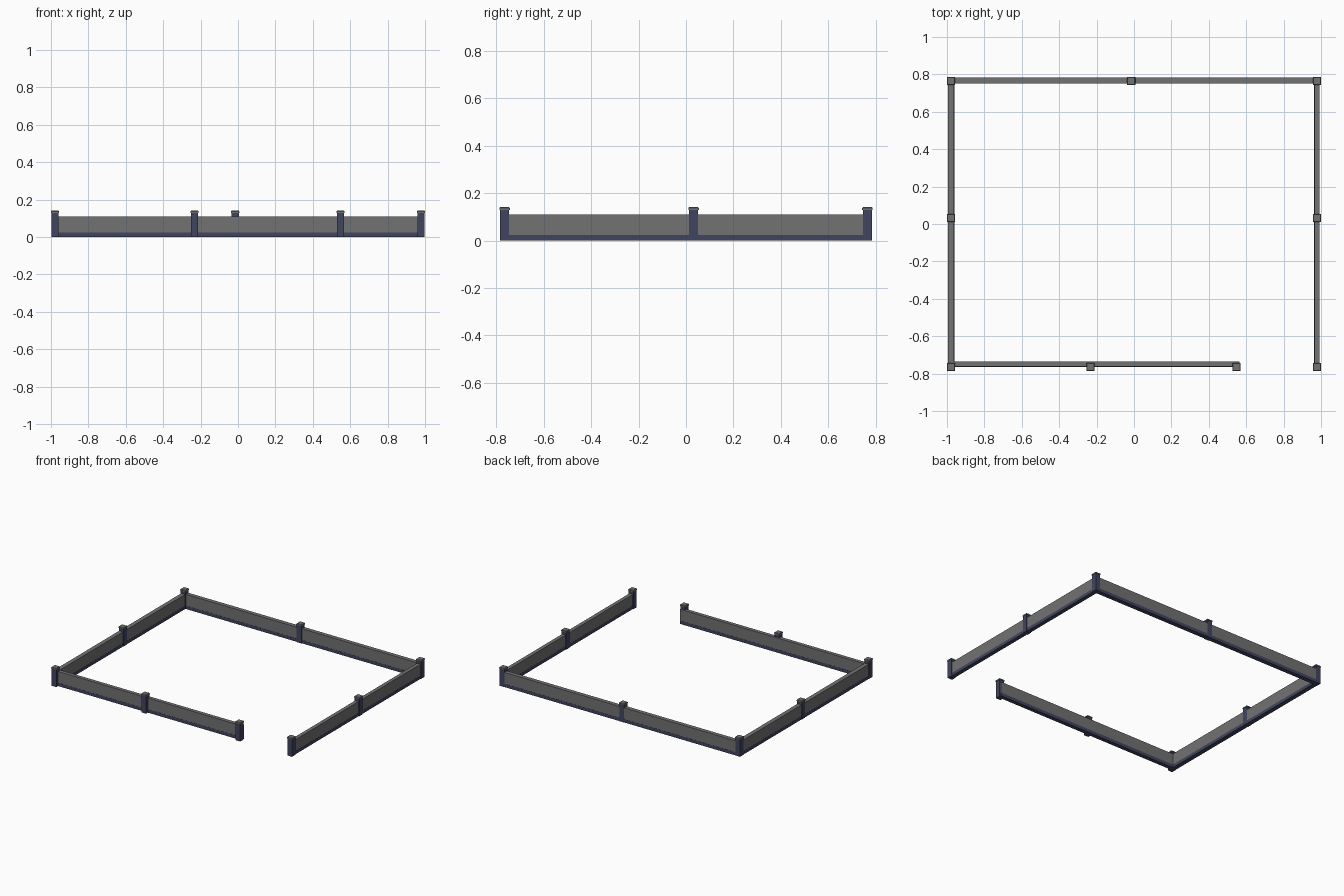
import bpy, bmesh

if "Cube" in bpy.data.objects:
    bpy.data.objects.remove(bpy.data.objects["Cube"])

def material(name, rgb):
    m = bpy.data.materials.new(name)
    m.diffuse_color = (*rgb, 1)
    m.use_nodes = True
    m.node_tree.nodes["Principled BSDF"].inputs["Base Color"].default_value = m.diffuse_color
    return m

navy = material("navy_trim", (0.05, 0.06, 0.115))
grey = material("dark_grey", (0.168, 0.168, 0.168))

def stack(name, sections, mat):
    """Closed solid from stacked rectangles (x0, x1, y0, y1, z)."""
    bm = bmesh.new()
    rings = []
    for x0, x1, y0, y1, z in sections:
        rings.append([bm.verts.new((x, y, z)) for x, y in
                      ((x0, y0), (x1, y0), (x1, y1), (x0, y1))])
    bm.faces.new(rings[0][::-1])
    bm.faces.new(rings[-1])
    for a, b in zip(rings, rings[1:]):
        for i in range(4):
            j = (i + 1) % 4
            bm.faces.new((a[i], a[j], b[j], b[i]))
    me = bpy.data.meshes.new(name)
    bm.to_mesh(me)
    bm.free()
    ob = bpy.data.objects.new(name, me)
    bpy.context.collection.objects.link(ob)
    me.materials.append(mat)
    return ob

def box(name, x0, x1, y0, y1, z0, z1, mat):
    return stack(name, [(x0, x1, y0, y1, z) for z in (z0, z1)], mat)

X, Y = 0.978, 0.765          # post centre lines
WALL_TOP, BASE_TOP = 0.109, 0.024

# Wall panels, each standing on a slightly wider navy base strip
walls = {
    "back":  (-X, X, 0.751, 0.782),
    "left":  (-0.994, -0.962, -Y, Y),
    "right": (0.964, 0.992, -Y, Y),
    "front": (-X, 0.565, -0.763, -0.735),
}
for side, (x0, x1, y0, y1) in walls.items():
    box(side + "_wall", x0, x1, y0, y1, BASE_TOP, WALL_TOP, grey)
    gx, gy = (0, 0.001) if side in ("back", "front") else (0.001, 0)
    box(side + "_base", x0 - gx, x1 + gx, y0 - gy, y1 + gy, 0, BASE_TOP, navy)

# Posts with bevelled caps
posts = {
    "back_left": (-X, Y), "back_middle": (-0.015, Y), "back_right": (X, Y),
    "left_middle": (-X, 0.032), "right_middle": (X, 0.032),
    "front_left": (-X, -Y), "front_middle": (-0.233, -Y),
    "gate_left": (0.548, -Y), "front_right": (X, -Y),
}
for name, (x, y) in posts.items():
    h = 0.0195
    box(name + "_post", x - h, x + h, y - h, y + h, 0, 0.13, navy)
    stack(name + "_cap", [(x - r, x + r, y - r, y + r, z) for r, z in
                          ((0.022, 0.13), (0.022, 0.137), (0.019, 0.141))], grey)
